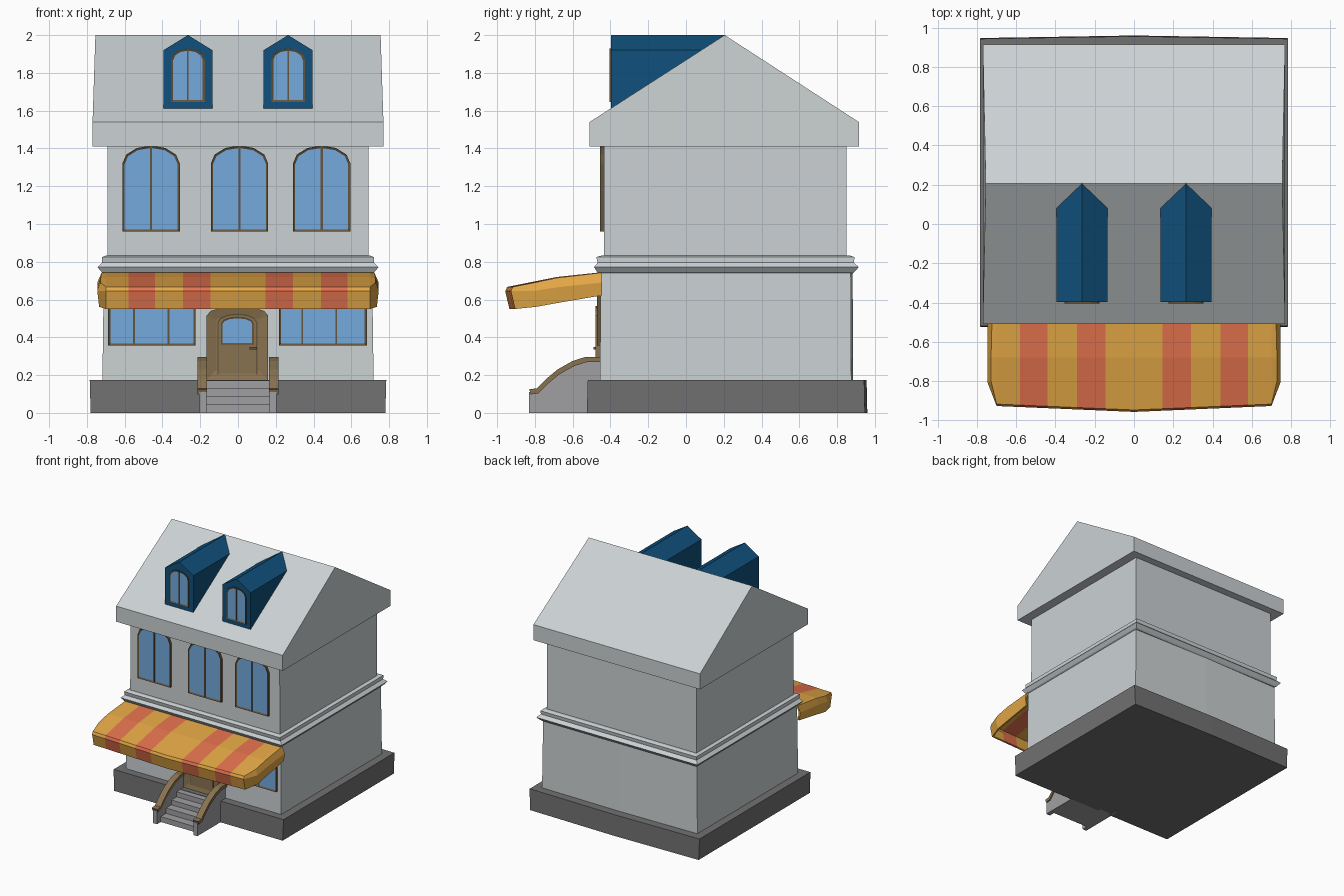
import bpy, bmesh, math

if "Cube" in bpy.data.objects:
    bpy.data.objects.remove(bpy.data.objects["Cube"])


def material(name, r, g, b):
    m = bpy.data.materials.new(name)
    m.diffuse_color = (r, g, b, 1)
    m.use_nodes = True
    m.node_tree.nodes["Principled BSDF"].inputs["Base Color"].default_value = m.diffuse_color
    return m


WALL = material("pale_grey", 0.60, 0.64, 0.655)
BASE = material("dark_grey", 0.165, 0.165, 0.165)
STEP = material("step_grey", 0.35, 0.35, 0.365)
GLASS = material("glass_blue", 0.175, 0.40, 0.72)
TRIM = material("dark_brown", 0.13, 0.09, 0.045)
WOOD = material("wood_brown", 0.25, 0.17, 0.08)
ORANGE = material("awning_orange", 0.77, 0.39, 0.06)
RED = material("awning_red", 0.76, 0.165, 0.075)
NAVY = material("dormer_blue", 0.005, 0.08, 0.20)


def build(name, verts, faces, *mats):
    """Make a flat-shaded object with outward normals."""
    me = bpy.data.meshes.new(name)
    me.from_pydata(verts, [], faces)
    bm = bmesh.new()
    bm.from_mesh(me)
    bmesh.ops.recalc_face_normals(bm, faces=bm.faces)
    bm.to_mesh(me)
    bm.free()
    for m in mats:
        me.materials.append(m)
    ob = bpy.data.objects.new(name, me)
    bpy.context.collection.objects.link(ob)
    return ob


def loft(name, rings, *mats):
    """Join equal-length rings of points and cap both ends."""
    n = len(rings[0])
    verts = [p for r in rings for p in r]
    faces = [(k * n + i, k * n + (i + 1) % n, (k + 1) * n + (i + 1) % n, (k + 1) * n + i)
             for k in range(len(rings) - 1) for i in range(n)]
    faces += [tuple(range(n)), tuple(range(len(verts) - n, len(verts)))]
    return build(name, verts, faces, *mats)


def box(name, x0, x1, y0, y1, z0, z1, mat):
    return loft(name, [[(x0, y0, z), (x1, y0, z), (x1, y1, z), (x0, y1, z)] for z in (z0, z1)], mat)


def plate(name, pts, y_back, y_front, *mats):
    """Extrude an x-z outline along y."""
    return loft(name, [[(x, y, z) for x, z in pts] for y in (y_back, y_front)], *mats)


def side_prism(name, pts, x0, x1, mat):
    """Extrude a y-z outline along x."""
    return loft(name, [[(x, y, z) for y, z in pts] for x in (x0, x1)], mat)


def arch(cx, hw, z0, z_spring, z_top, n=6):
    pts = [(cx - hw, z0), (cx + hw, z0)]
    for i in range(n + 1):
        a = math.pi * i / n
        pts.append((cx + hw * math.cos(a), z_spring + (z_top - z_spring) * math.sin(a)))
    return pts


def framed(name, pts, y_back, y_front, border, depth, frame_mat, panel_mat):
    """Plate whose front face is inset and sunk to make a panel."""
    ob = plate(name, pts, y_back, y_front, frame_mat, panel_mat)
    bm = bmesh.new()
    bm.from_mesh(ob.data)
    front = min(bm.faces, key=lambda f: f.calc_center_median().y)
    bmesh.ops.inset_region(bm, faces=[front], thickness=border, depth=-depth, use_even_offset=True)
    front.material_index = 1
    bm.to_mesh(ob.data)
    bm.free()
    return ob


def storey(name, levels, mat):
    """Rings of (z, half width, front y, back y, bulge at the middle of the back)."""
    loft(name, [[(-w, f, z), (w, f, z), (w, b, z), (0, b + k, z), (-w, b, z)]
                for z, w, f, b, k in levels], mat)


# Foundation, walls and cornice
storey("foundation", [(0, 0.78, -0.525, 0.947, 0.013), (0.175, 0.785, -0.52, 0.943, 0.013)], BASE)
storey("lower_walls", [(0.17, 0.718, -0.455, 0.875, 0.01), (0.76, 0.71, -0.452, 0.872, 0.01)], WALL)
storey("upper_walls", [(0.75, 0.692, -0.435, 0.85, 0), (1.42, 0.69, -0.435, 0.85, 0)], WALL)
storey("cornice", [(0.737, 0.705, -0.46, 0.88, 0), (0.745, 0.722, -0.47, 0.89, 0),
                   (0.772, 0.744, -0.487, 0.915, 0), (0.795, 0.72, -0.468, 0.888, 0),
                   (0.825, 0.72, -0.475, 0.893, 0), (0.832, 0.70, -0.45, 0.87, 0)], WALL)

# Gable roof with deep eaves, narrowing slightly to the ridge
EAVE_Y, EAVE_Z, RIDGE_Y, RIDGE_Z = -0.51, 1.54, 0.205, 2.0
gable = [(EAVE_Y, 1.41), (EAVE_Y, EAVE_Z), (RIDGE_Y, RIDGE_Z), (0.915, EAVE_Z), (0.915, 1.41)]
loft("roof", [[(s * (0.755 if z == RIDGE_Z else 0.77), y, z) for y, z in gable] for s in (-1, 1)], WALL)

# Dormers: house outline whose back follows the roof slope
slope = (RIDGE_Z - EAVE_Z) / (RIDGE_Y - EAVE_Y)
for side, cx in (("left", -0.265), ("right", 0.265)):
    outline = [(cx - 0.13, 1.612), (cx + 0.13, 1.612), (cx + 0.13, 1.92), (cx, 2.0), (cx - 0.13, 1.92)]
    front = [(x, -0.397, z) for x, z in outline]
    back = [(x, EAVE_Y + (z - EAVE_Z) / slope + 0.005, z) for x, z in outline]
    loft("dormer_" + side, [back, front], NAVY)
    framed("dormer_window_" + side, arch(cx, 0.09, 1.645, 1.87, 1.93), -0.39, -0.405, 0.012, 0.005, TRIM, GLASS)
    box("dormer_mullion_" + side, cx - 0.004, cx + 0.004, -0.404, -0.396, 1.65, 1.92, TRIM)

# Upper arched windows
for i, cx in enumerate((-0.46, 0.008, 0.443)):
    framed(f"upper_window_{i + 1}", arch(cx, 0.152, 0.96, 1.32, 1.415), -0.43, -0.455, 0.012, 0.006, TRIM, GLASS)
    box(f"upper_mullion_{i + 1}", cx - 0.006, cx + 0.006, -0.454, -0.44, 0.967, 1.41, TRIM)

# Shop windows under the awning
for side, x0, x1, bars in (("left", -0.687, -0.225, (-0.55, -0.367)), ("right", 0.217, 0.682, (0.34, 0.52))):
    framed("shop_window_" + side, [(x0, 0.357), (x1, 0.357), (x1, 0.62), (x0, 0.62)],
           -0.45, -0.47, 0.011, 0.006, TRIM, GLASS)
    for j, x in enumerate(bars):
        box(f"shop_mullion_{side}_{j + 1}", x - 0.005, x + 0.005, -0.469, -0.455, 0.36, 0.615, TRIM)

# Door with arched surround, glazed panel and handle
framed("door_surround", arch(-0.003, 0.163, 0.175, 0.515, 0.565), -0.45, -0.48, 0.05, 0.012, WOOD, WOOD)
framed("door_leaf", arch(-0.003, 0.105, 0.177, 0.48, 0.525), -0.46, -0.474, 0.006, 0.002, TRIM, WOOD)
framed("door_window", arch(-0.003, 0.087, 0.36, 0.475, 0.51), -0.468, -0.478, 0.009, 0.003, TRIM, GLASS)
box("door_handle", 0.06, 0.10, -0.49, -0.47, 0.336, 0.35, TRIM)

# Entrance steps
for i, (y, z) in enumerate(((-0.78, 0.045), (-0.71, 0.09), (-0.64, 0.13), (-0.57, 0.172))):
    box(f"step_{i + 1}", -0.172, 0.172, y, -0.50, 0, z, STEP)

# Curved side walls with wooden hand rails
curve = [(-0.83, 0.125), (-0.79, 0.13), (-0.74, 0.18), (-0.68, 0.23), (-0.60, 0.275), (-0.53, 0.297), (-0.455, 0.297)]
for side, s in (("left", -1), ("right", 1)):
    side_prism("stair_wall_" + side, [(-0.455, 0.0), (-0.83, 0.0)] + [(y, z - 0.015) for y, z in curve],
               s * 0.168, s * 0.205, STEP)
    side_prism("hand_rail_" + side, curve + [(y + 0.008, z - 0.027) for y, z in reversed(curve)],
               s * 0.163, s * 0.215, WOOD)

# Striped awning: a column of profile points for each stripe edge
xs = [-0.70, -0.58, -0.44, -0.29, -0.145, 0, 0.145, 0.29, 0.44, 0.58, 0.70]
verts, faces = [], []


def end_column(s):
    return [(s * 0.722, -0.445, 0.742), (s * 0.728, -0.68, 0.715), (s * 0.728, -0.80, 0.69),
            (s * 0.745, -0.81, 0.645), (s * 0.735, -0.79, 0.562)]


columns = [end_column(-1)]
for x in xs:
    f = -0.947 + 0.03 * abs(x) / 0.7
    columns.append([(x, -0.445, 0.745), (x, -0.68, 0.72), (x, f, 0.667), (x, f - 0.01, 0.645), (x, f + 0.012, 0.55)])
columns.append(end_column(1))
for c in columns:
    verts += c
for k in range(len(columns) - 1):
    faces += [(k * 5 + r, k * 5 + r + 1, k * 5 + r + 6, k * 5 + r + 5) for r in range(4)]
for s, k in ((-1, 0), (1, (len(columns) - 1) * 5)):
    v = len(verts)
    verts += [(s * 0.745, -0.445, 0.69), (s * 0.745, -0.68, 0.665), (s * 0.735, -0.445, 0.622), (s * 0.735, -0.68, 0.582)]
    faces += [(k, k + 1, v + 1, v), (k + 1, k + 2, k + 3, v + 1), (v, v + 1, v + 3, v + 2), (v + 1, k + 3, k + 4, v + 3)]
awning = build("awning", verts, faces, ORANGE, RED)
bm = bmesh.new()
bm.from_mesh(awning.data)
if sum(f.normal.z for f in bm.faces) < 0:
    bmesh.ops.reverse_faces(bm, faces=bm.faces)
for f in bm.faces:
    x = abs(f.calc_center_median().x)
    f.material_index = int(0.145 < x < 0.29 or 0.44 < x < 0.58)
bm.to_mesh(awning.data)
bm.free()
solid = awning.modifiers.new("cloth_thickness", "SOLIDIFY")
solid.thickness = 0.014
solid.offset = -1
